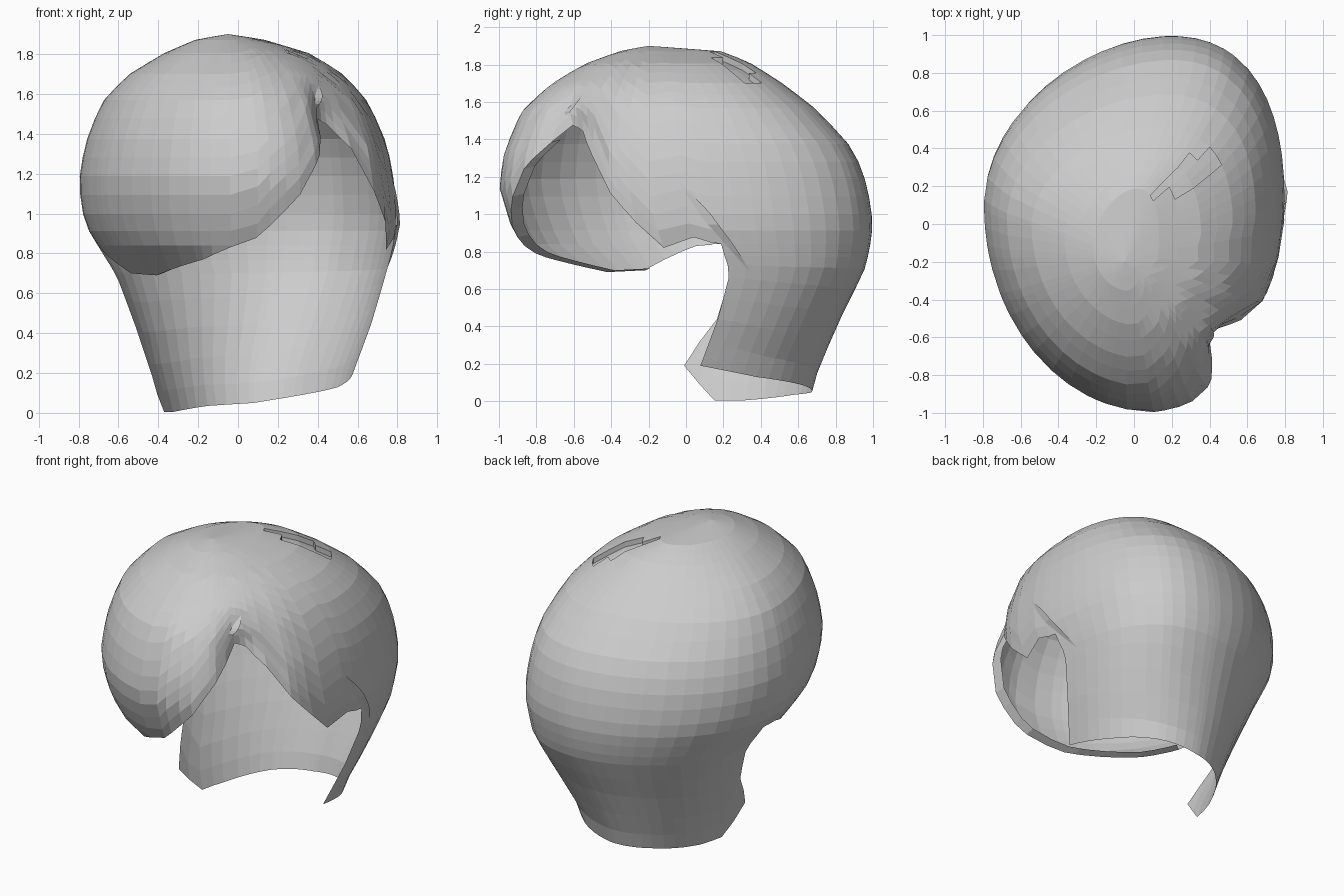
import bpy, bmesh
from math import cos, sin, radians, exp, pi
from mathutils import Vector

if "Cube" in bpy.data.objects:
    bpy.data.objects.remove(bpy.data.objects["Cube"])

# Envelope rings: z, x_left, x_right, y_front, y_back, centre_x, centre_y
RINGS = [
    (1.90, -.06, -.04, -.21, -.19, -.05, -.20),
    (1.87, -.22, .14, -.36, .20, -.02, -.12),
    (1.80, -.38, .37, -.55, .36, .03, -.06),
    (1.69, -.56, .54, -.73, .53, .06, 0),
    (1.55, -.69, .66, -.88, .71, .08, .04),
    (1.34, -.77, .75, -.97, .90, .10, .08),
    (1.15, -.80, .785, -1.0, .97, .10, .10),
    (.95, -.77, .80, -.94, 1.0, .10, .13),
    (.80, -.68, .77, -.86, .98, .08, .17),
    (.69, -.61, .74, -.68, .95, .08, .21),
    (.45, -.52, .67, -.60, .83, .08, .15),
    (.18, -.43, .57, -.50, .71, .08, .05),
    (0, -.38, .53, -.50, .66, .08, .02),
]
# Lower hair edge: angle (0 = right, 90 = back, 270 = front), z
EDGE = [(2, .19), (30, .13), (60, .09), (90, .05), (120, .035), (150, .005),
        (163, .005), (178, .19), (181, .84), (186, .83), (194, .78), (208, .70),
        (225, .69), (250, .77), (270, .88), (288, 1.10), (299, 1.30),
        (307, 1.48), (313, 1.45), (322, 1.33), (334, 1.05), (344, .82), (354, .88), (359, .85)]


def edge_z(t):
    for (a, p), (b, q) in zip(EDGE, EDGE[1:]):
        if a <= t <= b:
            return p + (q - p) * (t - a) / (b - a)


def ring_index(z):
    for i in range(len(RINGS) - 1):
        a, b = RINGS[i][0], RINGS[i + 1][0]
        if z >= b:
            return i + (a - z) / (a - b)
    return len(RINGS) - 1


def surf(t, r, k=1.0):
    """Point on the hair envelope at angle t and fractional ring r."""
    i = min(int(r), len(RINGS) - 2)
    z, x0, x1, yf, yb, cx, cy = [a + (b - a) * (r - i) for a, b in zip(RINGS[i], RINGS[i + 1])]
    # left neck edge sweeps forward near the bottom
    if 140 < t < 180 and z < .45:
        t += 9 * (t - 140) / 40 * min(1, (.45 - z) / .25)
    c, s = cos(radians(t)), sin(radians(t))
    n = (2.15 if s > 0 else 1.95) if c > 0 else (1.95 if s > 0 else 2.0)
    m = (abs(c) ** n + abs(s) ** n) ** (-1 / n)
    # parting crease above the notch
    low = min(1, max(0, (1.68 - z) / .2))
    k *= 1 - .15 * low * exp(-((t - 309) / (7 if t < 309 else 17)) ** 2)
    # back of the head leans to the right
    lean = .1 * max(s, 0) ** 2 * min(1, max(0, (z - .2) / .5)) * min(1, yb + .2)
    return Vector((cx + lean + c * m * k * ((x1 - cx) if c > 0 else (cx - x0)),
                   cy + s * m * k * ((yb - cy) if s > 0 else (cy - yf)), z))


def make(name, bm):
    me = bpy.data.meshes.new(name)
    bm.to_mesh(me)
    bm.free()
    ob = bpy.data.objects.new(name, me)
    bpy.context.collection.objects.link(ob)
    return ob


# Main hair shell: columns run from crown to the lower edge
angles = set(a for a, _ in EDGE)
for a in range(9, 356, 7):
    if min(abs(a - b) for b in angles) > 2.5:
        angles.add(a)
angles = sorted(angles)
UPPER, LOWER = 16, 7
bm = bmesh.new()
crown = bm.verts.new((-.05, -.2, 1.9))
cols = []
for t in angles:
    last = ring_index(edge_z(t))
    top = min(last, ring_index(.84))
    col = [bm.verts.new(surf(t, top * j / UPPER)) for j in range(1, UPPER + 1)]
    if t < 180:  # back hair continues down the neck
        col += [bm.verts.new(surf(t, top + (last - top) * j / LOWER)) for j in range(1, LOWER + 1)]
    else:
        # fringe and sides end just below ear level
        col.append(bm.verts.new(surf(t, max(last, top + .02))))
        if 205 < t < 306:  # fringe curls inward at its hem
            col.append(bm.verts.new(surf(t, last, .94) + Vector((0, 0, .01))))
    cols.append(col)
for i, a in enumerate(cols):
    b = cols[(i + 1) % len(cols)]
    same = (angles[i] < 180) == (angles[(i + 1) % len(cols)] < 180)
    bm.faces.new((crown, a[0], b[0]))
    for j in range((min(len(a), len(b)) if same else UPPER) - 1):
        bm.faces.new((a[j], a[j + 1], b[j + 1], b[j]))
bmesh.ops.recalc_face_normals(bm, faces=bm.faces)
# small slanted dent on top
dent = []
for f in bm.faces:
    p = f.calc_center_median() - Vector((.28, .26, 0))
    u, v = p.x * .82 + p.y * .57, -p.x * .57 + p.y * .82
    if p.z > 1.5 and (u / .18) ** 2 + (v / .06) ** 2 < 1:
        dent.append(f)
new = bmesh.ops.extrude_face_region(bm, geom=dent)['geom']
bmesh.ops.translate(bm, vec=(0, 0, -.035), verts=[v for v in new if isinstance(v, bmesh.types.BMVert)])
bmesh.ops.delete(bm, geom=[f for f in dent if f.is_valid], context='FACES')
make("hair_shell", bm)


def strand(name, start, end, width, lift):
    """Thin leaf-shaped lock lying on the shell; ends are (angle, z)."""
    bm = bmesh.new()
    prev = None
    for i in range(9):
        f = i / 8
        t = start[0] + (end[0] - start[0]) * f
        z = start[1] + (end[1] - start[1]) * f
        w = sin(f * pi) * width + .1
        r = ring_index(z)
        row = [bm.verts.new(surf(t - w, r, 1.0)),
               bm.verts.new(surf(t + w, r, 1 + lift * sin(f * pi)))]
        if prev:
            bm.faces.new((prev[0], prev[1], row[1], row[0]))
        prev = row
    make(name, bm)


# Locks beside the ear and at the parting
strand("ear_lock_front", (-7, 1.17), (9, .72), 1.6, .02)
strand("ear_lock_back", (-3, 1.06), (10, .70), 1.3, .02)
strand("parting_lock", (305, 1.52), (313, 1.64), 2, .03)
